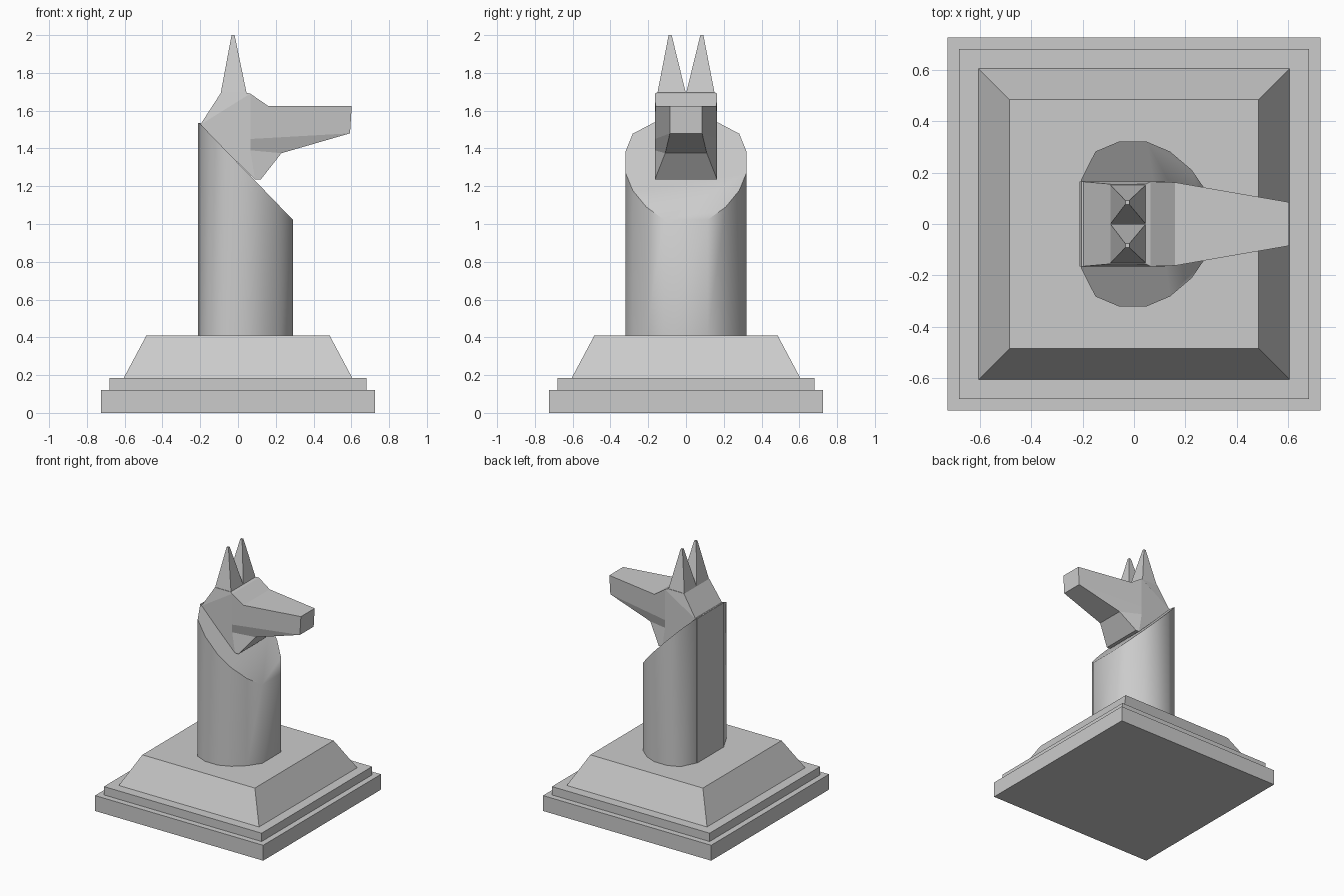
import bpy, bmesh, math

if "Cube" in bpy.data.objects:
    bpy.data.objects.remove(bpy.data.objects["Cube"])


def make(name, verts, faces):
    """Build an object from points and faces with consistent outward normals."""
    bm = bmesh.new()
    vs = [bm.verts.new(v) for v in verts]
    for f in faces:
        bm.faces.new([vs[i] for i in f])
    bmesh.ops.recalc_face_normals(bm, faces=bm.faces)
    me = bpy.data.meshes.new(name)
    bm.to_mesh(me)
    bm.free()
    ob = bpy.data.objects.new(name, me)
    bpy.context.collection.objects.link(ob)
    return ob


def loft(name, low, high):
    """Closed solid between two loops of equal length."""
    n = len(low)
    sides = [(i, (i + 1) % n, n + (i + 1) % n, n + i) for i in range(n)]
    caps = [tuple(range(n)), tuple(range(n, 2 * n))]
    return make(name, low + high, sides + caps)


def rect(x0, x1, y0, y1, z):
    return [(x0, y0, z), (x1, y0, z), (x1, y1, z), (x0, y1, z)]


def square(h, z):
    return rect(-h, h, -h, h, z)


# Stepped plinth
loft("plinth_bottom_step", square(0.725, 0), square(0.725, 0.12))
loft("plinth_middle_step", square(0.68, 0.12), square(0.68, 0.185))
loft("plinth_sloped_top", square(0.605, 0.185), square(0.485, 0.41))


# Neck column: oval section cut by a slanted plane
def cut(x):
    return 1.54 - 1.035 * (x + 0.21)


half = [(0.29, 0.115), (0.225, 0.21), (0.14, 0.282), (0.05, 0.32),
        (-0.06, 0.32), (-0.15, 0.282), (-0.207, 0.17)]
outline = half + [(x, -y) for x, y in reversed(half)]
neck = loft("neck", [(x, y, 0.41) for x, y in outline],
            [(x, y, cut(x)) for x, y in outline])
bpy.context.view_layer.objects.active = neck
neck.select_set(True)
bpy.ops.object.shade_smooth_by_angle(angle=math.radians(45))
neck.select_set(False)

# Thin flat panel down the back of the neck
loft("back_panel", rect(-0.212, -0.197, -0.165, 0.165, 0.41),
     rect(-0.212, -0.197, -0.165, 0.165, 1.535))

# Head: one side modelled, mirrored across y and bridged along the profile
rim = [(-0.2, 0.165, 1.525), (-0.09, 0.155, 1.695), (0.045, 0.155, 1.695),
       (0.065, 0.165, 1.69), (0.16, 0.162, 1.625), (0.602, 0.085, 1.625),
       (0.593, 0.085, 1.48), (0.23, 0.11, 1.375), (0.12, 0.165, 1.235),
       (0.09, 0.165, 1.235)]
cheek = [(0.065, 0.165, 1.45), (0.065, 0.165, 1.39)]
pts = rim + cheek
side = [(0, 1, 2, 3), (0, 3, 10, 11, 9), (3, 4, 5, 6, 10),
        (10, 6, 7, 11), (11, 7, 8, 9)]
n, r = len(pts), len(rim)
faces = side + [tuple(i + n for i in f) for f in side]
faces += [(i, (i + 1) % r, (i + 1) % r + n, i + n) for i in range(r)]
make("head", pts + [(x, -y, z) for x, y, z in pts], faces)

# Pointed ears
for s, label in ((1, "left"), (-1, "right")):
    loft("ear_" + label,
         rect(-0.092, 0.046, 0, s * 0.152, 1.69),
         rect(-0.034, -0.018, s * 0.076, s * 0.092, 2.0))
